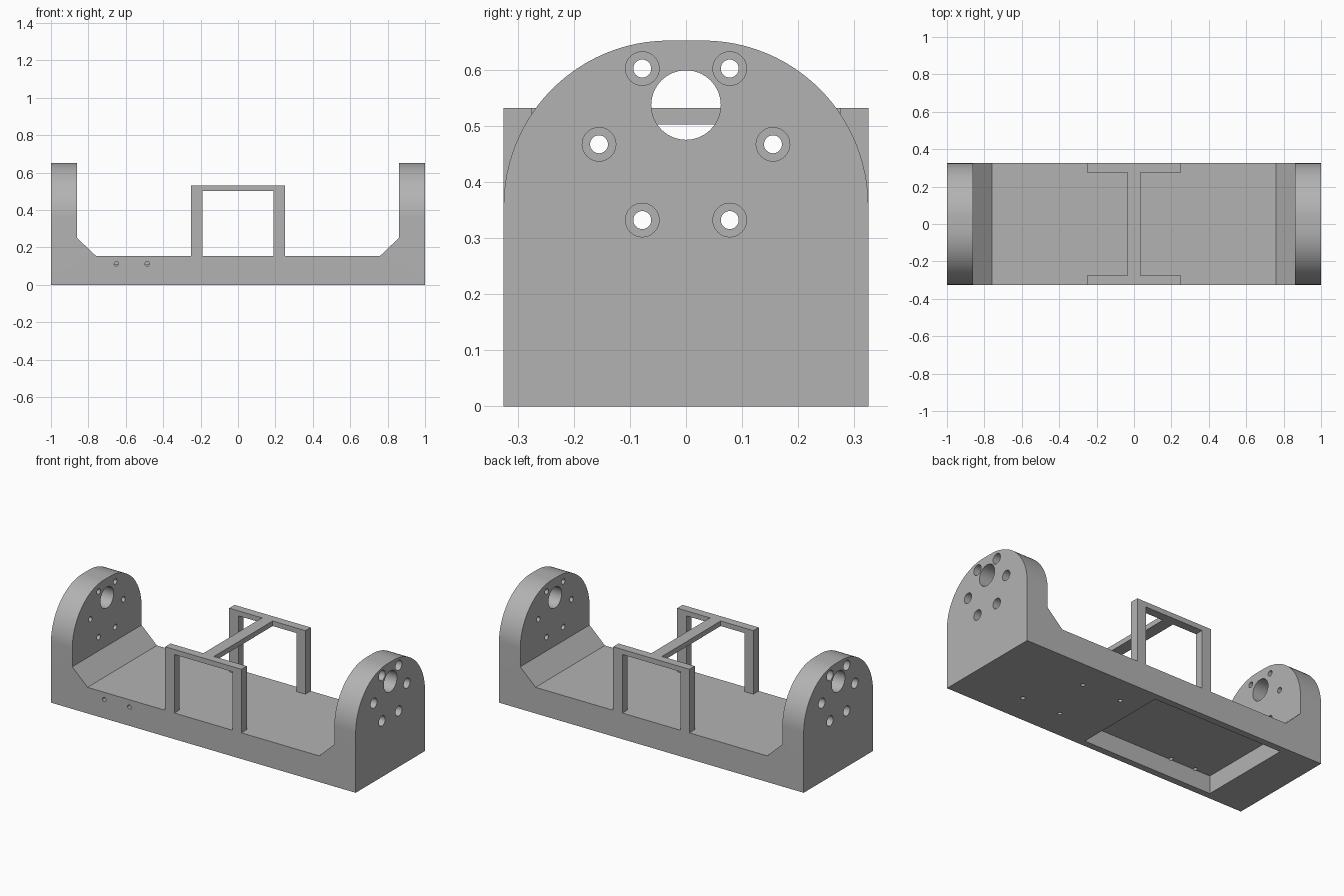
import bpy, bmesh, math
from mathutils import Matrix, Vector

cube = bpy.data.objects.get("Cube")
if cube:
    bpy.data.objects.remove(cube, do_unlink=True)

grey = bpy.data.materials.new("plain grey")
grey.use_nodes = True
grey.diffuse_color = (0.45, 0.45, 0.45, 1)
grey.node_tree.nodes["Principled BSDF"].inputs["Base Color"].default_value = grey.diffuse_color

HALF_WIDTH = 0.325
FLOOR = 0.155


def finish(name, bm):
    bmesh.ops.recalc_face_normals(bm, faces=bm.faces)
    mesh = bpy.data.meshes.new(name)
    bm.to_mesh(mesh)
    bm.free()
    mesh.materials.append(grey)
    obj = bpy.data.objects.new(name, mesh)
    bpy.context.collection.objects.link(obj)
    return obj


def prism(name, points, axis, start, end):
    """Extrude a closed profile along x or y."""
    bm = bmesh.new()
    place = (lambda a, b: (start, a, b)) if axis == "x" else (lambda a, b: (a, start, b))
    face = bm.faces.new([bm.verts.new(place(a, b)) for a, b in points])
    new = bmesh.ops.extrude_face_region(bm, geom=[face])["geom"]
    shift = Vector((end - start, 0, 0) if axis == "x" else (0, end - start, 0))
    bmesh.ops.translate(bm, vec=shift, verts=[g for g in new if isinstance(g, bmesh.types.BMVert)])
    return finish(name, bm)


def box(name, low, high):
    outline = [(low[0], low[2]), (high[0], low[2]), (high[0], high[2]), (low[0], high[2])]
    return prism(name, outline, "y", low[1], high[1])


def drill(centre, axis, radius, length):
    bm = bmesh.new()
    turn = Vector((0, 0, 1)).rotation_difference(Vector(axis)).to_matrix().to_4x4()
    bmesh.ops.create_cone(bm, cap_ends=True, segments=32, radius1=radius, radius2=radius,
                          depth=length, matrix=Matrix.Translation(centre) @ turn)
    return finish("drill", bm)


def combine(target, tool, operation):
    mod = target.modifiers.new(operation.lower(), "BOOLEAN")
    mod.operation, mod.solver, mod.object = operation, "EXACT", tool
    bpy.context.view_layer.objects.active = target
    bpy.ops.object.modifier_apply(modifier=mod.name)
    bpy.data.objects.remove(tool, do_unlink=True)


def smooth(obj):
    bpy.ops.object.select_all(action="DESELECT")
    obj.select_set(True)
    bpy.context.view_layer.objects.active = obj
    bpy.ops.object.shade_smooth_by_angle(angle=math.radians(30))


# Cradle body: side profile, trimmed by the rounded end outline
right_half = [(0.76, FLOOR), (0.86, 0.25), (0.86, 0.8), (1, 0.8), (1, 0)]
profile = right_half + [(-x, z) for x, z in reversed(right_half)]
body = prism("cradle_body", profile, "y", -0.4, 0.4)

radius, top = 0.295, 0.652
corner = [(HALF_WIDTH - radius + radius * math.cos(t), top - radius + radius * math.sin(t))
          for t in (math.pi / 2 * i / 24 for i in range(25))]
arch = [(HALF_WIDTH, -0.1)] + corner
arch += [(-y, z) for y, z in reversed(arch)]
combine(body, prism("arch", arch, "x", -1.1, 1.1), "INTERSECT")

# Shaft hole and counterbored bolt holes in both end plates
combine(body, drill((0, 0, 0.537), (1, 0, 0), 0.062, 2.2), "DIFFERENCE")
for y, z in [(0.078, 0.602), (0.155, 0.467), (0.078, 0.332)]:
    for side in (-1, 1):
        combine(body, drill((0, side * y, z), (1, 0, 0), 0.016, 2.2), "DIFFERENCE")
        for end in (-1, 1):
            combine(body, drill((end, side * y, z), (1, 0, 0), 0.03, 0.1), "DIFFERENCE")

# Underside pocket, blind mounting holes and front screw holes
combine(body, box("pocket", (-0.755, -0.285, -0.1), (0.095, 0.285, 0.105)), "DIFFERENCE")
for x, y in [(0.63, -0.15), (0.38, -0.15), (0.48, 0.156), (0.225, 0.156)]:
    combine(body, drill((x, y, 0), (0, 0, 1), 0.012, 0.16), "DIFFERENCE")
for x in (-0.65, -0.485):
    combine(body, drill((x, -HALF_WIDTH, 0.112), (0, 1, 0), 0.012, 0.12), "DIFFERENCE")
smooth(body)

# Two portal frames joined by a centre bar
half_portal = [(0.19, FLOOR), (0.25, FLOOR), (0.25, 0.532), (-0.25, 0.532),
               (-0.25, FLOOR), (-0.19, FLOOR), (-0.19, 0.502), (0.19, 0.502)]
for name, side in (("front_portal", -1), ("back_portal", 1)):
    prism(name, half_portal, "y", side * HALF_WIDTH, side * 0.275)
box("centre_bar", (-0.035, -0.275, 0.502), (0.035, 0.275, 0.532))
